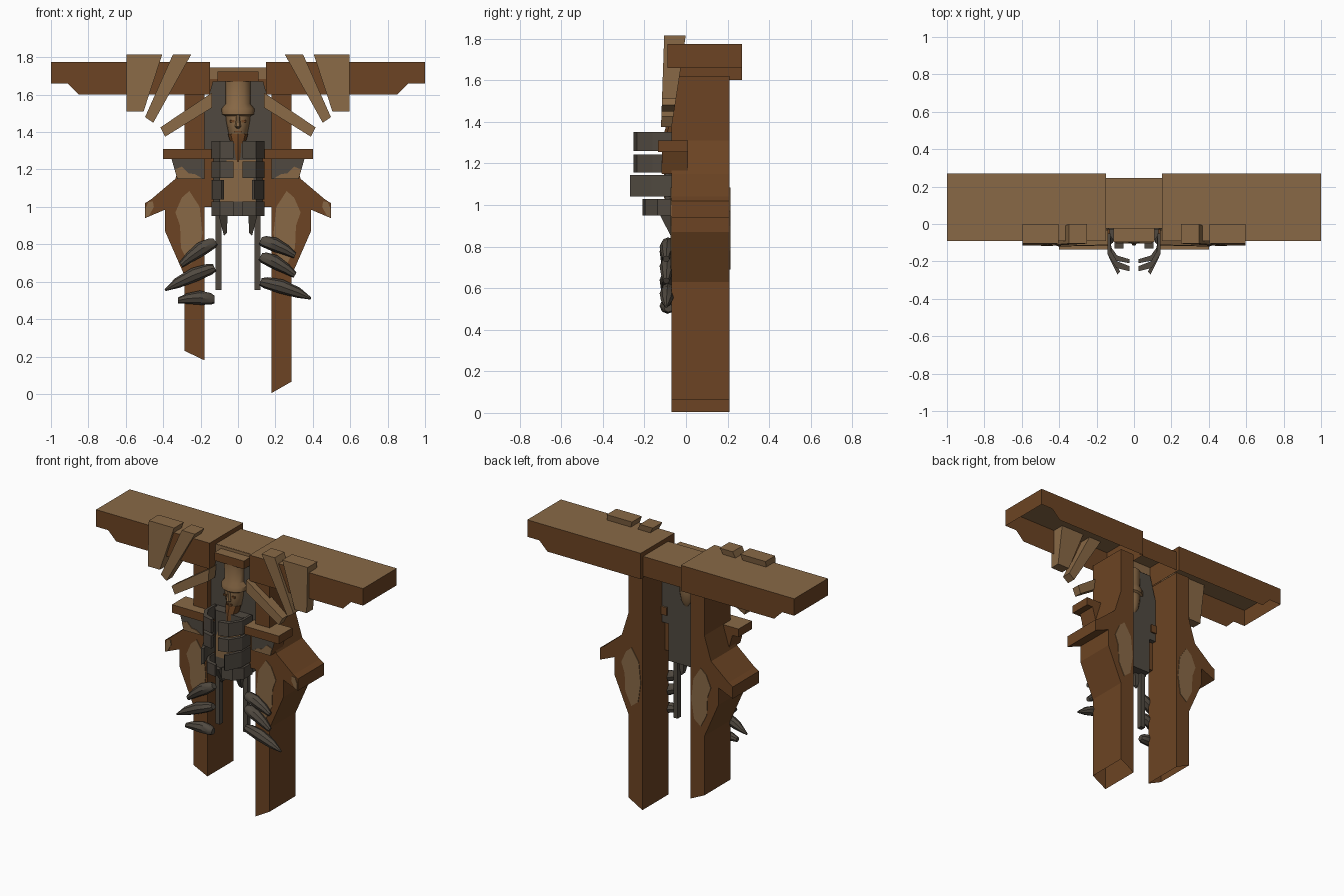
import bpy, bmesh, math
from mathutils import Vector

if "Cube" in bpy.data.objects:
    bpy.data.objects.remove(bpy.data.objects["Cube"])


def material(name, rgb):
    m = bpy.data.materials.new(name)
    lin = [((c / 255 + 0.055) / 1.055) ** 2.4 for c in rgb]
    m.diffuse_color = (*lin, 1)
    m.use_nodes = True
    m.node_tree.nodes["Principled BSDF"].inputs["Base Color"].default_value = m.diffuse_color
    return m


TAN = material("worn tan wood", (137, 105, 70))
BROWN = material("brown wood", (108, 68, 35))
GREY = material("dark grey iron", (80, 73, 64))


def finish(bm, name, mats, rule=None, smooth=False, drop=None):
    """Fix normals, drop open faces, colour faces by rule, link the object."""
    bmesh.ops.recalc_face_normals(bm, faces=bm.faces)
    bm.normal_update()
    if rule:
        for f in bm.faces:
            f.material_index = rule(f)
    if drop:
        bmesh.ops.delete(bm, geom=[f for f in bm.faces if drop(f)], context='FACES')
    me = bpy.data.meshes.new(name)
    bm.to_mesh(me)
    bm.free()
    for m in mats:
        me.materials.append(m)
    ob = bpy.data.objects.new(name, me)
    bpy.context.collection.objects.link(ob)
    if smooth:
        bpy.ops.object.select_all(action='DESELECT')
        ob.select_set(True)
        bpy.context.view_layer.objects.active = ob
        bpy.ops.object.shade_smooth_by_angle(angle=math.radians(40))
    return ob


def prism(name, pts, a, b, mats, axis='y', s=1, **kw):
    """Extrude a profile (x,z along y, or x,y along z); a and b may depend on z."""
    bm = bmesh.new()
    loops = []
    for d in (a, b):
        loop = []
        for u, v in pts:
            h = d(v) if callable(d) else d
            loop.append(bm.verts.new((s * u, h, v) if axis == 'y' else (s * u, v, h)))
        loops.append(loop)
        bm.faces.new(loop)
    n = len(pts)
    for i in range(n):
        j = (i + 1) % n
        bm.faces.new((loops[0][i], loops[0][j], loops[1][j], loops[1][i]))
    return finish(bm, name, mats, **kw)


def box(name, x0, x1, y0, y1, z0, z1, mats, s=1, **kw):
    return prism(name, [(x0, z0), (x1, z0), (x1, z1), (x0, z1)], y0, y1, mats, s=s, **kw)


def tube(name, rings, mats, n=10, **kw):
    """Skin elliptical rings: (centre, u axis, v axis)."""
    bm = bmesh.new()
    loops = []
    for c, u, v in rings:
        loops.append([bm.verts.new(Vector(c) + math.cos(2 * math.pi * i / n) * Vector(u)
                                   + math.sin(2 * math.pi * i / n) * Vector(v)) for i in range(n)])
    for p, q in zip(loops, loops[1:]):
        for i in range(n):
            j = (i + 1) % n
            bm.faces.new((p[i], p[j], q[j], q[i]))
    bm.faces.new(loops[0])
    bm.faces.new(loops[-1])
    return finish(bm, name, mats, **kw)


def upward(f):
    return 1 if f.normal.z > 0.9 else 0


WOOD = [BROWN, TAN]

# Painted patches, front fan boards and bone claws, given for the right side
PATCH = [(0.26, 1.085), (0.205, 1.0), (0.19, 0.86), (0.21, 0.73), (0.26, 0.69),
         (0.305, 0.78), (0.31, 0.9), (0.335, 0.97), (0.30, 1.05)]
FANS = [[(0.405, 1.815), (0.595, 1.815), (0.595, 1.51), (0.505, 1.51)],
        [(0.25, 1.815), (0.348, 1.815), (0.497, 1.48), (0.453, 1.45)],
        [(0.14, 1.61), (0.415, 1.425), (0.39, 1.375), (0.14, 1.53)]]
CLAWS = {1: [((0.12, 0.82), (0.305, 0.74)), ((0.12, 0.735), (0.305, 0.635)), ((0.12, 0.60), (0.39, 0.51))],
         -1: [((0.12, 0.815), (0.305, 0.69)), ((0.125, 0.675), (0.39, 0.555)), ((0.125, 0.505), (0.32, 0.50))]}
TIPS = {1: (0.5, 0.5, 0.1), -1: (0.5, 0.1, 0.7)}

for s, side in ((1, "right"), (-1, "left")):
    # Cross beam, open underneath
    prism(f"{side}_beam", [(0.15, 1.60), (0.85, 1.60), (0.91, 1.66), (1, 1.66), (1, 1.775), (0.15, 1.775)],
          -0.09, 0.27, WOOD, s=s, rule=upward, drop=lambda f: f.normal.z < -0.5)

    # Post with a side bracket, open at both ends
    zi, zo = (0.005, 0.065) if s > 0 else (0.18, 0.23)
    prism(f"{side}_post", [(0.18, zi), (0.285, zo), (0.285, 0.63), (0.39, 0.87), (0.39, 0.985), (0.497, 0.94),
                           (0.497, 1.02), (0.465, 1.04), (0.335, 1.15), (0.285, 1.31), (0.285, 1.62), (0.18, 1.62)],
          -0.07, 0.21, [BROWN], s=s,
          drop=lambda f: abs(f.normal.z) > 0.8 and not 0.5 < f.calc_center_median().z < 1.5)
    # Worn patches on both post faces and the bracket tip
    prism(f"{side}_patch_front", PATCH, -0.074, -0.069, [TAN], s=s)
    prism(f"{side}_patch_back", PATCH, 0.209, 0.214, [TAN], s=s)
    prism(f"{side}_bracket_patch", [(0.45, 1.0), (0.475, 0.953), (0.494, 0.945), (0.494, 0.99), (0.48, 1.025),
                                    (0.455, 1.03)], -0.074, -0.069, [TAN], s=s)

    # Shelf and the iron-faced support beneath it
    box(f"{side}_shelf", 0.14, 0.40, -0.135, 0.01, 1.255, 1.31, WOOD, s=s, rule=upward)
    prism(f"{side}_shelf_support", [(0.18, 1.15), (0.325, 1.15), (0.355, 1.255), (0.18, 1.255)], -0.115, 0.01,
          [BROWN, GREY], s=s, rule=lambda f: 1 if f.normal.y < -0.5 else 0)
    prism(f"{side}_support_patch", [(0.19, 1.151), (0.324, 1.151), (0.338, 1.20), (0.30, 1.215), (0.265, 1.18),
                                    (0.23, 1.175)], -0.119, -0.114, [TAN], s=s)

    # Fan boards, thinner toward the bottom
    for i, pts in enumerate(FANS):
        prism(f"{side}_fan_board_{i + 1}", pts, lambda z: -0.12 + 0.015 * (z - 1.38) / 0.43,
              lambda z: -0.068 + 0.066 * (z - 1.38) / 0.43, [TAN], s=s)

    # Iron rib bands curling round the chest
    long_rib = [(0.125, -0.05), (0.125, -0.14), (0.09, -0.20), (0.025, -0.225), (0.025, -0.252),
                (0.095, -0.235), (0.142, -0.16), (0.142, -0.05)]
    short_rib = [(0.125, -0.05), (0.12, -0.15), (0.075, -0.255), (0.088, -0.27), (0.14, -0.165), (0.142, -0.05)]
    low_rib = [(u, -0.05 + (v + 0.05) * 0.79) for u, v in long_rib]
    for i, (rib, z0, z1) in enumerate(((long_rib, 1.26, 1.352), (long_rib, 1.155, 1.242),
                                       (short_rib, 1.04, 1.145), (low_rib, 0.95, 1.028))):
        prism(f"{side}_rib_{i + 1}", rib, z0, z1, [GREY], axis='z', s=s)

    # Hanging bars, pointed tip and inner wooden slat
    box(f"{side}_hanging_bar", 0.088, 0.12, -0.07, -0.035, 0.555, 0.95, [GREY], s=s)
    prism(f"{side}_pointed_tip", [(0.055, 0.96), (0.105, 0.96), (0.075, 0.845), (0.06, 0.86)],
          lambda z: -0.07 - 0.06 * max(0, (z - 0.845) / 0.115), -0.055, [GREY], s=s)
    box(f"{side}_inner_slat", 0.13, 0.182, -0.068, -0.03, 1.0, 1.30, [BROWN], s=s)

    # Claws: swollen, tapered and slightly bent
    for i, ((x0, z0), (x1, z1)) in enumerate(CLAWS[s]):
        a, b = Vector((s * x0, -0.085, z0)), Vector((s * x1, -0.095, z1))
        d = (b - a).normalized()
        v = d.cross(Vector((0, 1, 0))).normalized()
        end = 0.006 if TIPS[s][i] < 0.3 else 0.016
        rings = [(a.lerp(b, t) + Vector((0, 0, 0.012 * math.sin(math.pi * t))), (0, r, 0), v * r)
                 for t, r in ((0, 0.02), (0.1, 0.031), (0.4, 0.038), (0.75, 0.028), (1, end))]
        tube(f"{side}_claw_{i + 1}", rings, [GREY], n=8, smooth=True)

# Centre block joining the beams, open underneath
box("centre_block", -0.155, 0.155, -0.02, 0.245, 1.61, 1.745, WOOD, rule=upward,
    drop=lambda f: f.normal.z < -0.5)
box("centre_block_face", -0.155, 0.155, -0.024, -0.019, 1.685, 1.744, [TAN])

# Iron back panel
prism("back_panel", [(-0.18, 1.2), (0.18, 1.2), (0.18, 1.5), (0.135, 1.67), (-0.135, 1.67), (-0.18, 1.5)],
      -0.03, 0.0, [GREY])

# Chest with a worn patch
prism("chest", [(-0.1, -0.10), (0.1, -0.10), (0.13, -0.06), (0.13, 0), (-0.13, 0), (-0.13, -0.06)],
      0.95, 1.34, [GREY], axis='z')
prism("chest_patch", [(-0.095, 1.03), (0.095, 1.03), (0.08, 1.13), (0.095, 1.25), (-0.06, 1.25), (-0.095, 1.16)],
      -0.105, -0.099, [TAN])

# Carved head: cap plate, tall crown, brow, face and pointed beard
box("cap_plate", -0.11, 0.11, -0.095, -0.02, 1.67, 1.725, WOOD, rule=upward)
head = [(1.35, 0.028, 0.035), (1.39, 0.05, 0.055), (1.45, 0.062, 0.062), (1.485, 0.066, 0.06), (1.495, 0.086, 0.072),
        (1.525, 0.088, 0.07), (1.55, 0.066, 0.058), (1.67, 0.068, 0.058)]
tube("head", [((0, -0.035, z), (rx, 0, 0), (0, ry, 0)) for z, rx, ry in head], [TAN], n=12, smooth=True)
tube("nose", [((0, -0.095, 1.49), (0.008, 0, 0), (0, 0.01, 0)), ((0, -0.10, 1.43), (0.016, 0, 0), (0, 0.018, 0)),
              ((0, -0.09, 1.42), (0.008, 0, 0), (0, 0.008, 0))], [TAN], n=6)
for s in (-1, 1):
    box("eye", 0.018, 0.044, -0.096, -0.088, 1.452, 1.464, [BROWN], s=s)
box("mouth", -0.02, 0.02, -0.094, -0.084, 1.398, 1.405, [BROWN])
tube("beard", [((0, -0.045, 1.39), (0.054, 0, 0), (0, 0.048, 0)), ((0, -0.06, 1.33), (0.036, 0, 0), (0, 0.05, 0)),
               ((0, -0.085, 1.24), (0.01, 0, 0), (0, 0.025, 0))], [BROWN], n=8, smooth=True)
